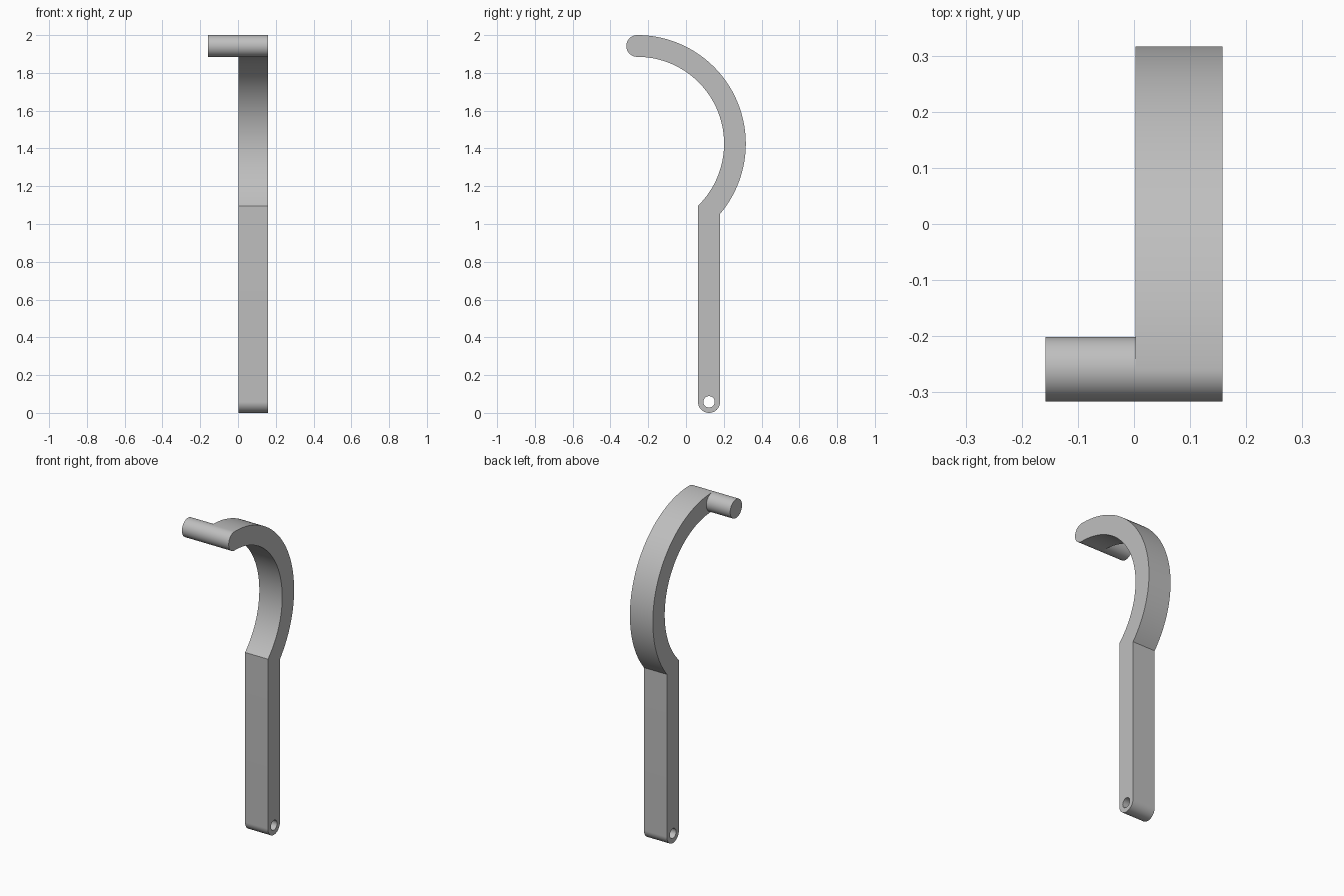
import bpy, bmesh
from math import pi, cos, sin, acos, asin, radians
from mathutils import Vector, Matrix

cube = bpy.data.objects.get("Cube")
if cube:
    bpy.data.objects.remove(cube, do_unlink=True)

steel = bpy.data.materials.new("grey_metal")
steel.use_nodes = True
GREY = (0.52, 0.52, 0.52, 1)
steel.diffuse_color = GREY
steel.node_tree.nodes["Principled BSDF"].inputs["Base Color"].default_value = GREY

# Main dimensions: hook arc, straight shank, thickness range along x
ARC_Y, ARC_Z, R_OUT, R_IN = -0.2585, 1.425, 0.575, 0.46
TIP_R = (R_OUT - R_IN) / 2
TIP_Z = ARC_Z + R_IN + TIP_R
SHANK_Y, SHANK_R = 0.122, 0.0585
X0, X1, PIN_X = 0.003, 0.158, -0.158


def arc(cy, cz, r, a0, a1, n):
    """Points (y, z) along an arc, ends included."""
    angles = [a0 + (a1 - a0) * i / n for i in range(n + 1)]
    return [(cy + r * cos(a), cz + r * sin(a)) for a in angles]


def extruded(name, loops, x0, x1):
    """Fill closed (y, z) loops, the later ones as holes, and extrude along x."""
    bm = bmesh.new()
    edges = []
    for loop in loops:
        vs = [bm.verts.new((x0, y, z)) for y, z in loop]
        edges += [bm.edges.new((v, vs[i - 1])) for i, v in enumerate(vs)]
    bmesh.ops.triangle_fill(bm, edges=edges, use_beauty=True, normal=Vector((1, 0, 0)))
    ext = bmesh.ops.extrude_face_region(bm, geom=bm.faces[:], use_keep_orig=True)
    moved = [g for g in ext["geom"] if isinstance(g, bmesh.types.BMVert)]
    bmesh.ops.translate(bm, vec=(x1 - x0, 0, 0), verts=moved)
    bmesh.ops.recalc_face_normals(bm, faces=bm.faces[:])
    mesh = bpy.data.meshes.new(name)
    bm.to_mesh(mesh)
    bm.free()
    return finish(bpy.data.objects.new(name, mesh))


def finish(obj):
    obj.data.materials.append(steel)
    bpy.context.collection.objects.link(obj)
    bpy.ops.object.select_all(action="DESELECT")
    obj.select_set(True)
    bpy.context.view_layer.objects.active = obj
    bpy.ops.object.shade_smooth_by_angle(angle=radians(25))
    return obj


# Hook arm: outer arc, rounded tip, inner arc, straight shank with rounded foot
out_start = -acos((SHANK_Y + SHANK_R - ARC_Y) / R_OUT)
in_end = -acos((SHANK_Y - SHANK_R - ARC_Y) / R_IN)
outline = arc(ARC_Y, ARC_Z, R_OUT, out_start, pi / 2, 64)
outline += arc(ARC_Y, TIP_Z, TIP_R, pi / 2, 3 * pi / 2, 32)[1:-1]
outline += arc(ARC_Y, ARC_Z, R_IN, pi / 2, in_end, 64)
outline += arc(SHANK_Y, SHANK_R, SHANK_R, pi, 2 * pi, 32)
pivot_hole = arc(SHANK_Y, SHANK_R, 0.03, 0, 2 * pi, 40)[:-1]
extruded("hook_arm", [outline, pivot_hole], X0, X1)

# Round pin sticking out sideways from the hook tip
pin_outline = arc(ARC_Y, TIP_Z, TIP_R, 0, 2 * pi, 64)[:-1]
extruded("tip_pin", [pin_outline], PIN_X, X0)
